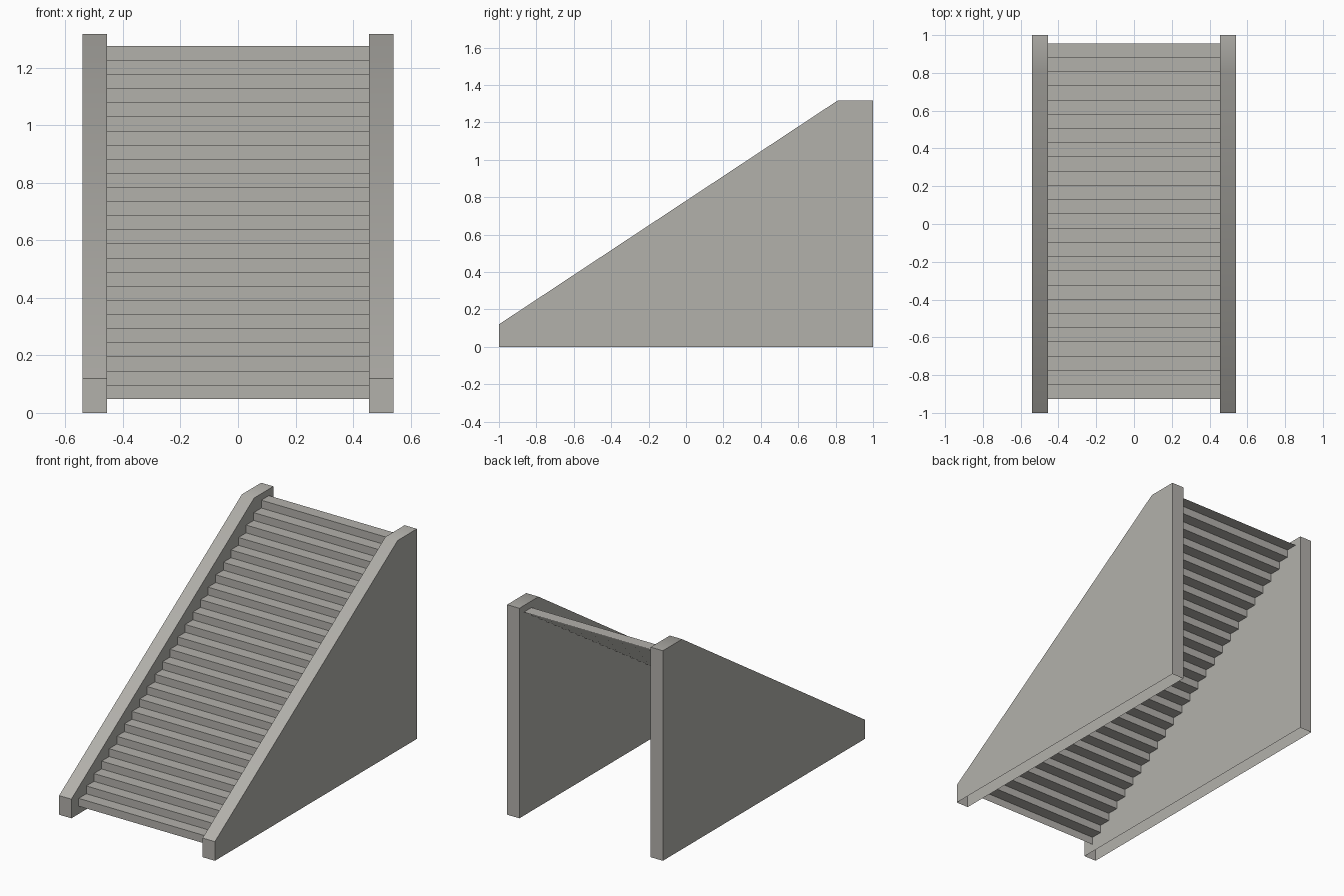
import bpy, math

if "Cube" in bpy.data.objects:
    bpy.data.objects.remove(bpy.data.objects["Cube"])

stone = bpy.data.materials.new("warm grey stone")
stone.diffuse_color = (0.45, 0.44, 0.41, 1)
stone.use_nodes = True
stone.node_tree.nodes["Principled BSDF"].inputs["Base Color"].default_value = stone.diffuse_color


def make_object(name, verts, faces):
    mesh = bpy.data.meshes.new(name)
    mesh.from_pydata(verts, [], faces)
    mesh.materials.append(stone)
    obj = bpy.data.objects.new(name, mesh)
    bpy.context.collection.objects.link(obj)
    return obj


# Side walls: sloped profile given thickness, open underneath
profile = [(-1, 0), (-1, 0.12), (0.81, 1.316), (1, 1.316), (1, 0)]


def side_wall(name, x0, x1):
    n = len(profile)
    verts = [(x, y, z) for x in (x0, x1) for y, z in profile]
    faces = [tuple(range(n)), tuple(range(2 * n - 1, n - 1, -1))]
    faces += [(i, i + n, i + n + 1, i + 1) for i in range(n - 1)]
    obj = make_object(name, verts, faces)
    bpy.ops.object.select_all(action='DESELECT')
    obj.select_set(True)
    bpy.context.view_layer.objects.active = obj
    # the shallow bend at the top is smooth, all other edges stay sharp
    bpy.ops.object.shade_smooth_by_angle(angle=math.radians(40))


side_wall("left_wall", -0.54, -0.455)
side_wall("right_wall", 0.455, 0.54)

# Stairs: folded sheet of 25 risers and treads between the walls
steps, half = 25, 0.455
y0, z0 = -0.927, 0.048
run, rise = 1.883 / steps, 1.227 / steps
path = [(y0, z0)]
for i in range(steps):
    path.append((y0 + i * run, z0 + (i + 1) * rise))
    path.append((y0 + (i + 1) * run, z0 + (i + 1) * rise))
verts = [(x, y, z) for y, z in path for x in (-half, half)]
faces = [(2 * i, 2 * i + 1, 2 * i + 3, 2 * i + 2) for i in range(len(path) - 1)]
make_object("stairs", verts, faces)
